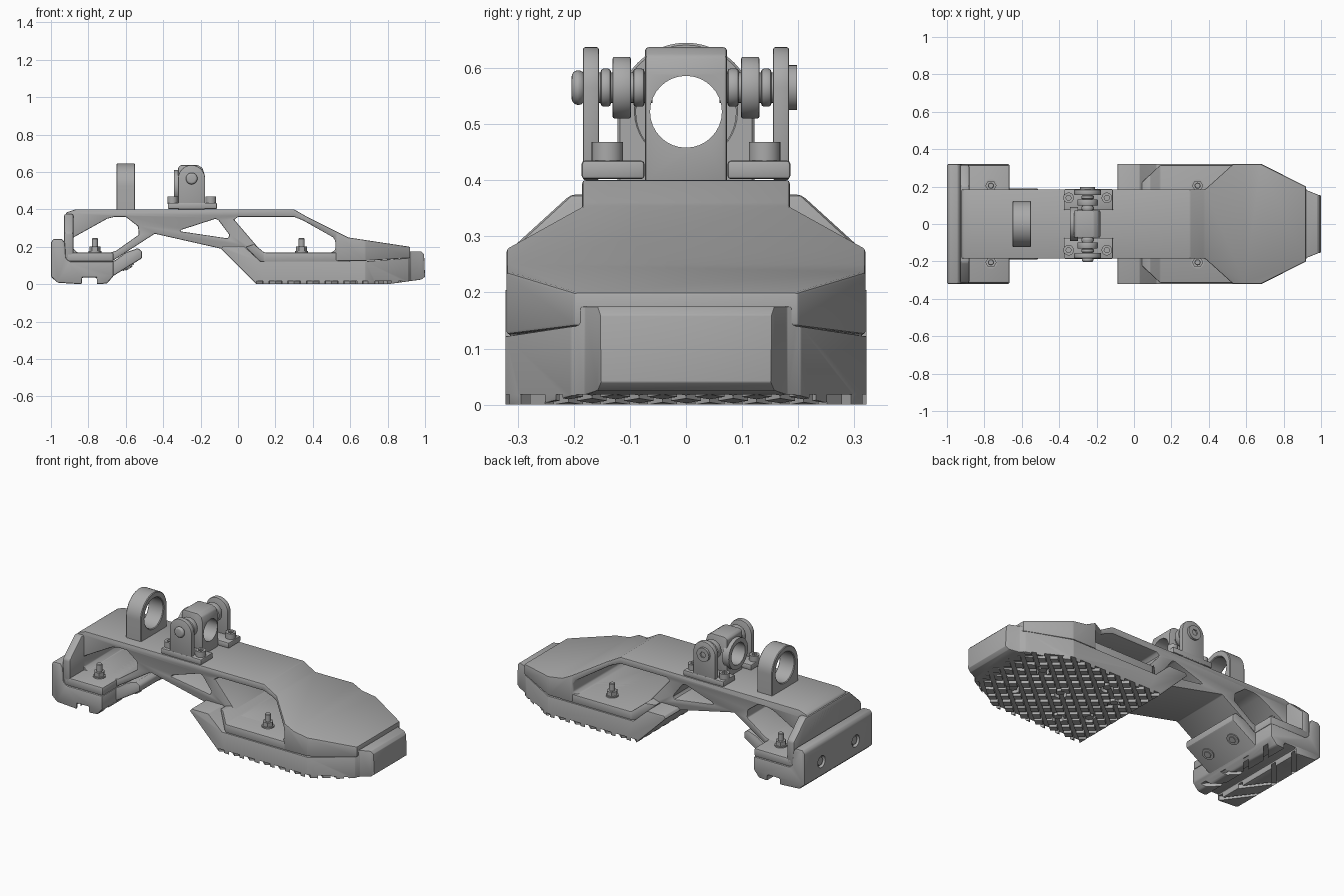
import bpy, bmesh
from math import sin, cos, pi, radians

if "Cube" in bpy.data.objects:
    bpy.data.objects.remove(bpy.data.objects["Cube"])

GREY = (0.4, 0.4, 0.4, 1)
grey = bpy.data.materials.new("mid_grey")
grey.use_nodes = True
grey.diffuse_color = GREY
grey.node_tree.nodes["Principled BSDF"].inputs["Base Color"].default_value = GREY


def prism(name, axis, polys, lo, hi):
    """Extrude one or more outlines along an axis."""
    place = {"x": lambda a, b, t: (t, a, b),
             "y": lambda a, b, t: (a, t, b),
             "z": lambda a, b, t: (a, b, t)}[axis]
    bm = bmesh.new()
    for pts in polys:
        low = [bm.verts.new(place(a, b, lo)) for a, b in pts]
        high = [bm.verts.new(place(a, b, hi)) for a, b in pts]
        bm.faces.new(low)
        bm.faces.new(high)
        n = len(pts)
        for i in range(n):
            j = (i + 1) % n
            bm.faces.new((low[i], low[j], high[j], high[i]))
    bmesh.ops.recalc_face_normals(bm, faces=bm.faces)
    mesh = bpy.data.meshes.new(name)
    bm.to_mesh(mesh)
    bm.free()
    ob = bpy.data.objects.new(name, mesh)
    mesh.materials.append(grey)
    bpy.context.collection.objects.link(ob)
    return ob


def circle(a, b, r, n=32, start=0.0, sweep=2 * pi):
    return [(a + r * cos(start + sweep * i / n), b + r * sin(start + sweep * i / n)) for i in range(n)]


def disc(name, axis, a, b, r, lo, hi, n=32):
    return prism(name, axis, [circle(a, b, r, n)], lo, hi)


def arch(c, z, r, base):
    """Outline with straight sides and a round top."""
    top = [(c + r * cos(pi * i / 24), z + r * sin(pi * i / 24)) for i in range(25)]
    return [(c + r, base)] + top + [(c - r, base)]


def mirrored(half):
    return half + [(x, -y) for x, y in reversed(half)]


def apply(ob, kind, **settings):
    mod = ob.modifiers.new(kind, kind)
    for key, value in settings.items():
        setattr(mod, key, value)
    bpy.ops.object.select_all(action="DESELECT")
    bpy.context.view_layer.objects.active = ob
    ob.select_set(True)
    bpy.ops.object.modifier_apply(modifier=mod.name)


def cut(ob, cutter, operation="DIFFERENCE"):
    apply(ob, "BOOLEAN", object=cutter, operation=operation, solver="EXACT")
    bpy.data.objects.remove(cutter)


def bevel(ob, width=0.01, segments=2):
    apply(ob, "BEVEL", width=width, segments=segments, limit_method="ANGLE", angle_limit=radians(25))
    return ob


# Main frame: side outline, trimmed in plan, with truss openings
frame = prism("frame", "y", [[
    (-0.93, 0.36), (-0.915, 0.385), (-0.87, 0.4), (0.3, 0.4), (0.37, 0.36), (0.59, 0.25),
    (0.92, 0.2), (0.92, 0.14), (0.68, 0.125), (0.12, 0.125), (0.03, 0.2), (-0.09, 0.19),
    (-0.445, 0.27), (-0.67, 0.125), (-0.9, 0.125), (-0.93, 0.16)]], -0.4, 0.4)
cut(frame, prism("plan", "z", [mirrored([
    (-1.1, 0.185), (0.38, 0.185), (0.53, 0.32), (0.68, 0.32), (0.96, 0.18)])], -0.1, 0.6), "INTERSECT")
cut(frame, prism("openings", "y", [
    [(-0.88, 0.25), (-0.7, 0.35), (-0.66, 0.36), (-0.6, 0.36), (-0.535, 0.31), (-0.53, 0.265),
     (-0.65, 0.18), (-0.68, 0.17), (-0.86, 0.17), (-0.88, 0.19)],
    [(-0.31, 0.283), (-0.3, 0.292), (-0.12, 0.35), (-0.105, 0.343), (-0.045, 0.262), (-0.055, 0.245)],
    [(-0.02, 0.345), (0, 0.36), (0.3, 0.36), (0.35, 0.34), (0.51, 0.25), (0.52, 0.23),
     (0.52, 0.185), (0.5, 0.17), (0.13, 0.17)]], -0.5, 0.5))
bevel(frame, 0.008)

# Heel tray and raised back wall of the frame
bevel(prism("heel_tray", "y", [[(-0.92, 0.12), (-0.665, 0.12), (-0.665, 0.17), (-0.92, 0.17)]], -0.315, 0.315))
bevel(prism("heel_wall", "x", [mirrored([
    (-0.315, 0.13), (-0.315, 0.275), (-0.205, 0.375)])[:3] +
    [(0.205, 0.375), (0.315, 0.275), (0.315, 0.13)]], -0.93, -0.88))

# Toe tray with a turned-up rear lip
tray = prism("toe_tray", "y", [[
    (0.04, 0.2), (0.085, 0.215), (0.14, 0.17), (0.6, 0.17), (0.6, 0.12), (0.12, 0.12)]], -0.4, 0.4)
cut(tray, prism("tray_plan", "z", [mirrored([
    (-0.05, 0.15), (0, 0.185), (0.14, 0.315), (0.7, 0.315)])], 0, 0.5), "INTERSECT")
bevel(tray, 0.006)

# Toe sole with raised cap and sloped rear flap
sole = prism("toe_sole", "y", [[
    (-0.09, 0.19), (-0.08, 0.205), (0.03, 0.205), (0.12, 0.122), (0.68, 0.122), (0.915, 0.14),
    (0.92, 0.175), (0.98, 0.175), (0.995, 0.16), (1, 0.04), (0.98, 0.025), (0.8, 0), (0.1, 0)]], -0.4, 0.4)
cut(sole, prism("sole_plan", "z", [mirrored([
    (-0.3, 0.322), (0.68, 0.322), (0.91, 0.205), (0.925, 0.18), (0.98, 0.158), (1.1, 0.12)])],
    -0.1, 0.5), "INTERSECT")
bevel(sole, 0.01)


def bar(x, y, length, width, angle):
    """Rotated rectangle in plan."""
    c, s = cos(angle), sin(angle)
    return [(x + u * length * c - v * width * s, y + u * length * s + v * width * c)
            for u, v in ((-.5, -.5), (.5, -.5), (.5, .5), (-.5, .5))]


# Criss-cross tread grooves under the toe
for side in (-1, 1):
    bars = [bar(-0.2 + 0.1 * k, 0, 1.1, 0.024, side * radians(40)) for k in range(16)]
    cut(sole, prism("grooves", "z", bars, -0.05, 0.018))
for x, y in ((0.35, 0.2), (0.72, 0.12), (0.5, 0.0), (0.22, 0.1)):
    for side in (-1, 1) if y else (1,):
        cut(sole, disc("recess", "z", x, side * y, 0.034, -0.05, 0.03))
        disc("sole_screw", "z", x, side * y, 0.024, 0.01, 0.04, 6)

# Heel rubber block with cross channel and chevron tread
heel = prism("heel_block", "y", [[
    (-1, 0.225), (-0.985, 0.243), (-0.94, 0.243), (-0.925, 0.22), (-0.92, 0.14), (-0.9, 0.122),
    (-0.665, 0.122), (-0.665, 0.045), (-0.7, 0.004), (-0.755, 0), (-0.755, 0.035), (-0.835, 0.035),
    (-0.835, 0), (-0.965, 0.008), (-1, 0.04)]], -0.32, 0.32)
bevel(heel, 0.008)
for side in (-1, 1):
    bars = [bar(x, side * y, 0.22, 0.025, side * radians(50))
            for x, y in ((-0.9, 0.06), (-0.9, 0.22), (-0.71, 0.06), (-0.71, 0.22))]
    cut(heel, prism("chevrons", "z", bars, -0.05, 0.025))
    cut(heel, disc("recess", "x", side * 0.16, 0.12, 0.035, -1.1, -0.98))
    disc("heel_screw", "x", side * 0.16, 0.12, 0.026, -0.992, -0.96, 6)
bevel(prism("heel_front_flap", "y", [[
    (-0.7, 0.12), (-0.66, 0.125), (-0.6, 0.17), (-0.535, 0.193), (-0.512, 0.175), (-0.512, 0.14),
    (-0.665, 0.045), (-0.7, 0.01)]], -0.19, 0.19), 0.008)
for y in (-0.1, 0.1):
    for r, depth, n in ((0.034, 0.006, 32), (0.02, 0.012, 6)):
        screw = disc("flap_screw", "z", 0, 0, r, -depth, 0.02, n)
        screw.location = (-0.588, y, 0.093)
        screw.rotation_euler.y = -0.55

# Studs and nuts standing on both trays
for x in (-0.765, 0.34):
    for y in (-0.205, 0.205):
        disc("tray_washer", "z", x, y, 0.034, 0.165, 0.177)
        disc("tray_nut", "z", x, y, 0.03, 0.177, 0.202, 6)
        bevel(disc("tray_stud", "z", x, y, 0.016, 0.2, 0.246, 20), 0.003, 1)

# Upright ring on the heel end of the beam
ring = prism("upright_ring", "x", [arch(0, 0.523, 0.122, 0.395)], -0.65, -0.55)
cut(ring, disc("bore", "x", 0, 0.523, 0.088, -0.8, -0.4, 40))
bevel(ring, 0.004, 1)

# Central pivot block with a round socket facing the heel
AX, AZ = -0.248, 0.565
block = prism("pivot_block", "y", [[
    (-0.32, 0.395), (-0.32, 0.625), (-0.305, 0.637), (-0.215, 0.637), (-0.19, 0.622),
    (-0.18, 0.59), (-0.18, 0.395)]], -0.073, 0.073)
socket = disc("pivot_socket", "x", 0, 0.522, 0.09, -0.343, -0.3, 40)
bevel(block, 0.006)
for part in (block, socket):
    cut(part, disc("bore", "x", 0, 0.522, 0.064, -0.5, -0.14 if part is block else -0.28))

# Side brackets, spools and bolts, once per side
for s in (-1, 1):
    def span(a, b):
        return min(s * a, s * b), max(s * a, s * b)
    bevel(prism("bracket_cheek", "y", [arch(AX, AZ, 0.072, 0.4)], *span(0.155, 0.184)), 0.004)
    lo, hi = span(0.074, 0.186)
    bevel(prism("bracket_foot", "z", [[(-0.375, lo), (-0.112, lo), (-0.112, hi), (-0.375, hi)]],
                0.402, 0.435), 0.006)
    for x in (-0.35, -0.145):
        bolt = disc("foot_bolt", "z", x, s * 0.14, 0.028, 0.43, 0.468)
        cut(bolt, disc("hex", "z", x, s * 0.14, 0.015, 0.452, 0.5, 6))
    bevel(disc("pivot_disc", "y", AX, AZ, 0.055, *span(0.098, 0.131), 40), 0.004)
    disc("pivot_spool", "y", AX, AZ, 0.027, *span(0.06, 0.16))
    for a, b in ((0.074, 0.094), (0.134, 0.152)):
        bevel(disc("pivot_collar", "y", AX, AZ, 0.034, *span(a, b)), 0.005)

# Pin ends: domed on one side, flat flange on the other
bevel(disc("pin_dome", "y", AX, AZ, 0.031, -0.204, -0.18), 0.014, 4)
flange = disc("pin_flange", "y", AX, AZ, 0.04, 0.18, 0.198)
cut(flange, disc("hex", "y", AX, AZ, 0.018, 0.19, 0.25, 6))

# Smooth rounded surfaces, keep hard edges
bpy.ops.object.select_all(action="DESELECT")
for ob in bpy.context.scene.objects:
    if ob.type == "MESH":
        ob.select_set(True)
        bpy.context.view_layer.objects.active = ob
bpy.ops.object.shade_smooth_by_angle(angle=radians(30))
